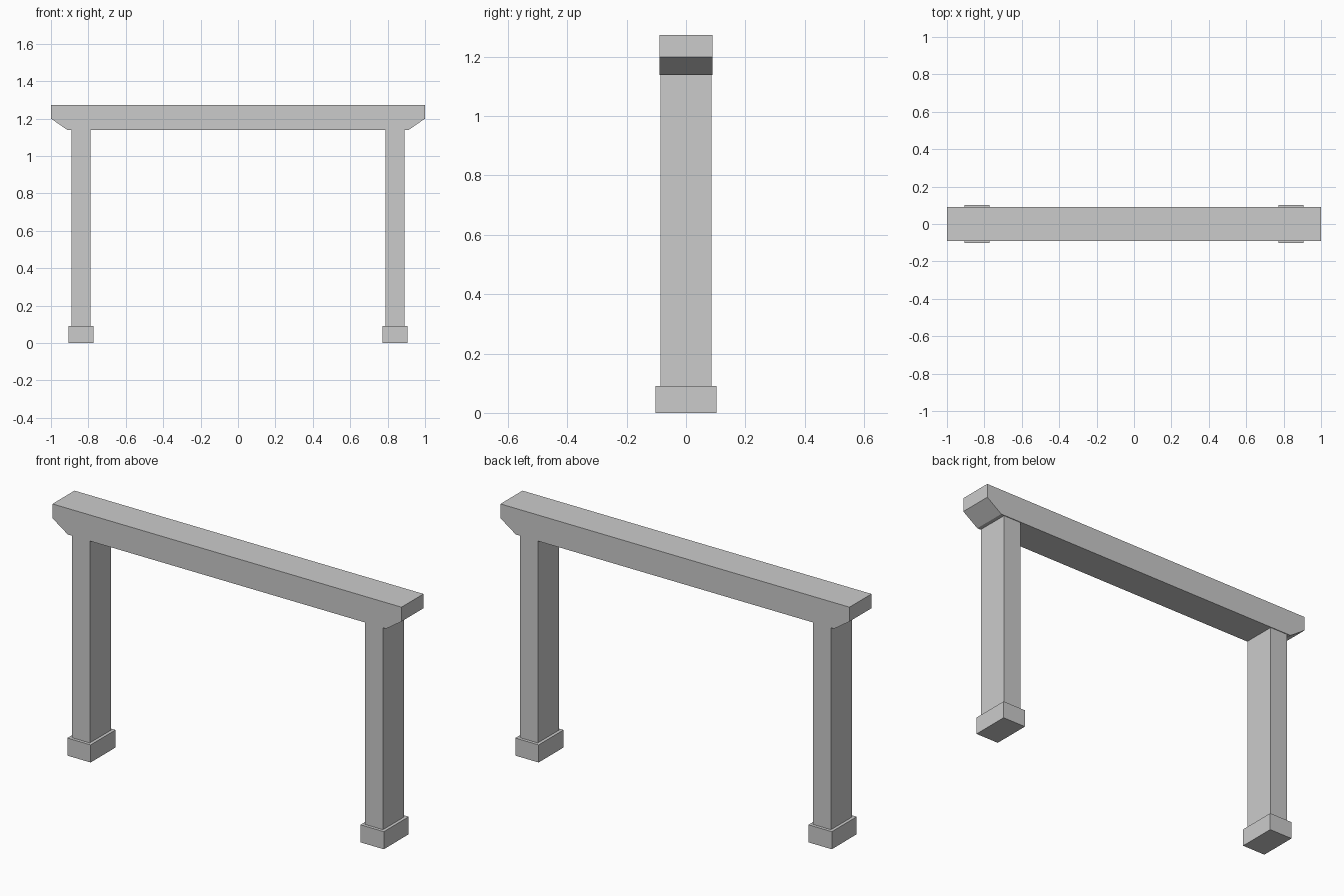
import bpy, bmesh

if "Cube" in bpy.data.objects:
    bpy.data.objects.remove(bpy.data.objects["Cube"])


def prism(name, profile, half_depth):
    """Extrude an x/z profile symmetrically along y."""
    bm = bmesh.new()
    face = bm.faces.new([bm.verts.new((x, -half_depth, z)) for x, z in profile])
    ext = bmesh.ops.extrude_face_region(bm, geom=[face])
    moved = [g for g in ext["geom"] if isinstance(g, bmesh.types.BMVert)]
    bmesh.ops.translate(bm, verts=moved, vec=(0, 2 * half_depth, 0))
    bmesh.ops.recalc_face_normals(bm, faces=bm.faces)
    mesh = bpy.data.meshes.new(name)
    bm.to_mesh(mesh)
    bm.free()
    obj = bpy.data.objects.new(name, mesh)
    bpy.context.collection.objects.link(obj)
    return obj


def box(name, cx, half_width, half_depth, z0, z1):
    x0, x1 = cx - half_width, cx + half_width
    return prism(name, [(x0, z0), (x1, z0), (x1, z1), (x0, z1)], half_depth)


FOOT_TOP, BEAM_BOTTOM, BEAM_TOP = 0.091, 1.139, 1.274

# Top beam with chamfered lower ends
prism("top_beam", [(-0.912, BEAM_BOTTOM), (0.912, BEAM_BOTTOM), (1, 1.2),
                   (1, BEAM_TOP), (-1, BEAM_TOP), (-1, 1.2)], 0.09)

# Posts standing on wider base blocks
for side, sign in (("left", -1), ("right", 1)):
    box(side + "_post", sign * 0.84, 0.051, 0.086, FOOT_TOP, BEAM_BOTTOM)
    box(side + "_foot", sign * 0.84, 0.067, 0.102, 0, FOOT_TOP)
